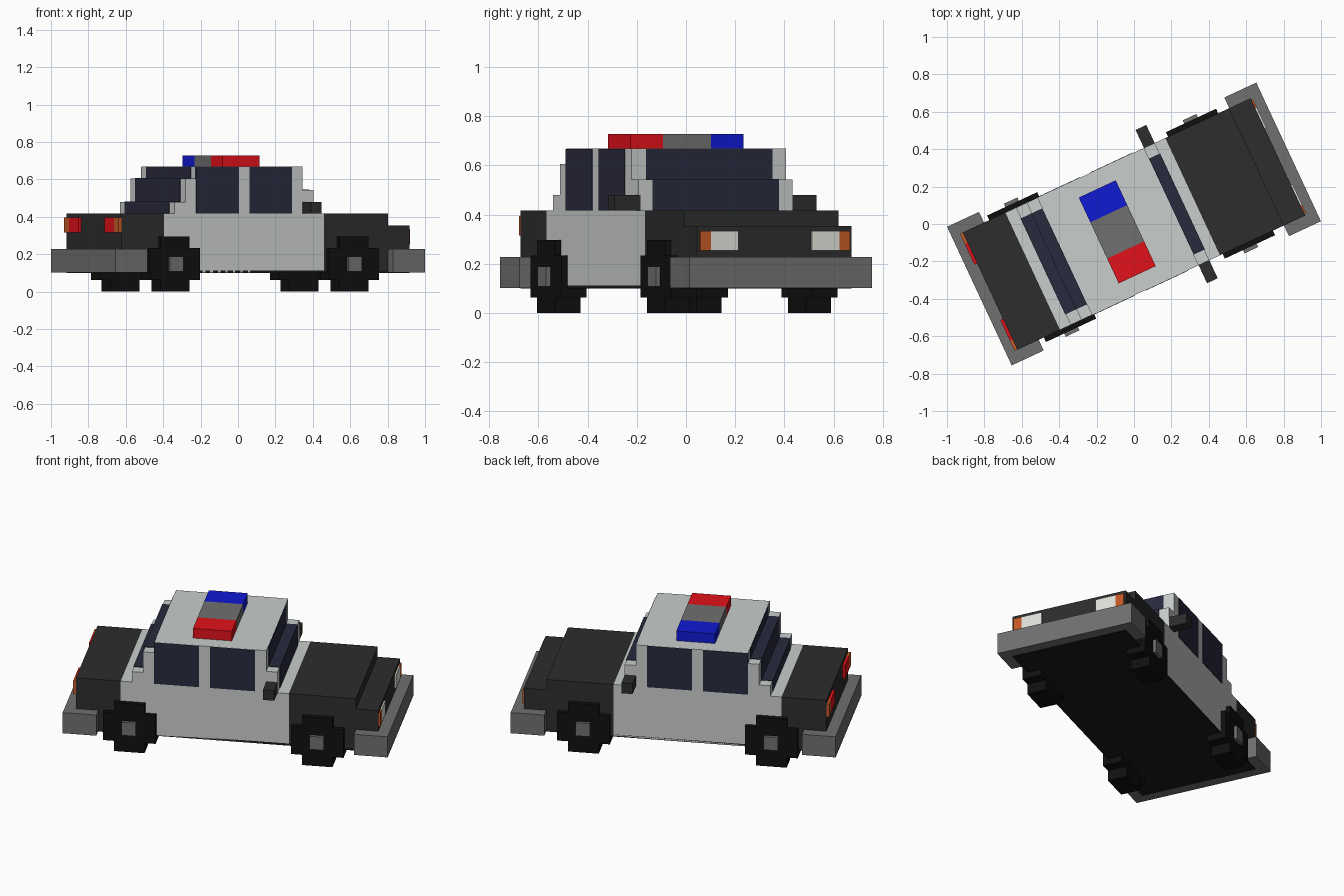
import bpy, bmesh
from math import radians
from mathutils import Matrix

if "Cube" in bpy.data.objects:
    bpy.data.objects.remove(bpy.data.objects["Cube"])

S = 0.0629                      # block size
Z0 = 0.102                      # underside of the body
TURN = Matrix.Rotation(radians(25), 4, 'Z')


def U(n):                       # blocks from the centre
    return n * S


def H(n):                       # blocks above the underside
    return Z0 + n * S


def mat(name, rgb):
    m = bpy.data.materials.new(name)
    m.diffuse_color = (*rgb, 1)
    m.use_nodes = True
    m.node_tree.nodes["Principled BSDF"].inputs["Base Color"].default_value = m.diffuse_color
    return m


WHITE = mat("white_paint", (0.58, 0.61, 0.60))
BLACK = mat("black_paint", (0.026, 0.026, 0.026))
RUBBER = mat("rubber", (0.005, 0.005, 0.005))
UNDER = mat("underside", (0.010, 0.010, 0.010))
GLASS = mat("glass", (0.022, 0.023, 0.048))
GREY = mat("grey_trim", (0.16, 0.16, 0.16))
RED = mat("red_lamp", (0.75, 0.006, 0.010))
BLUE = mat("blue_lamp", (0.005, 0.010, 0.65))
ORANGE = mat("orange_lamp", (0.55, 0.10, 0.02))
LAMP = mat("white_lamp", (0.75, 0.75, 0.70))


def extrude(name, profile, v0, v1, material):
    """Extrude a side profile of (length, height) points across the car."""
    bm = bmesh.new()
    face = bm.faces.new([bm.verts.new((u, v0, z)) for u, z in profile])
    ext = bmesh.ops.extrude_face_region(bm, geom=[face])
    verts = [g for g in ext["geom"] if isinstance(g, bmesh.types.BMVert)]
    bmesh.ops.translate(bm, verts=verts, vec=(0, v1 - v0, 0))
    bmesh.ops.recalc_face_normals(bm, faces=bm.faces)
    bm.transform(TURN)
    me = bpy.data.meshes.new(name)
    bm.to_mesh(me)
    bm.free()
    me.materials.append(material)
    ob = bpy.data.objects.new(name, me)
    bpy.context.collection.objects.link(ob)
    return ob


def box(name, u, v, z, material):
    return extrude(name, [(u[0], z[0]), (u[1], z[0]), (u[1], z[1]), (u[0], z[1])],
                   v[0], v[1], material)


W = U(5.5)                      # body half width
G = U(4.5)                      # glass half width
E = 0.003                       # glass stands proud by this much

# Body: trunk, doors with stepped cabin, hood, underside
box("trunk", (U(-13.5), U(-9.5)), (-W, W), (H(0), H(5)), BLACK)
extrude("cabin", [(U(-9.5), H(0)), (U(5.5), H(0)), (U(5.5), H(5)), (U(4.5), H(5)),
                  (U(4.5), H(7)), (U(3.5), H(7)), (U(3.5), H(9)), (U(-6.5), H(9)),
                  (U(-6.5), H(8)), (U(-7.5), H(8)), (U(-7.5), H(6)), (U(-8.5), H(6)),
                  (U(-8.5), H(5)), (U(-9.5), H(5))], -W, W, WHITE)
extrude("hood", [(U(5.5), H(0)), (U(13.5), H(0)), (U(13.5), H(4)), (U(11.5), H(4)),
                 (U(11.5), H(5)), (U(5.5), H(5))], -W, W, BLACK)
box("underside_plate", (U(-13.5), U(13.5)), (-W, W), (H(0) - E, H(0) + 0.01), UNDER)

# Bumpers
for name, a, b in (("rear_bumper", -14.5, -11.5), ("front_bumper", 11.5, 14.5)):
    inner = (U(-13.4), U(-11.5)) if a < 0 else (U(11.5), U(13.4))
    outer = (U(-14.5), U(-13.4)) if a < 0 else (U(13.4), U(14.5))
    box(name, outer, (-U(6.5), U(6.5)), (H(0), H(2)), GREY)
    for side, s in (("right", -1), ("left", 1)):
        box(f"{name}_{side}_end", inner, (s * U(5.4), s * U(6.5)), (H(0), H(2)), GREY)

# Stepped front and rear glass
box("windshield_lower", (U(3.4), U(4.5) + E), (-G, G), (H(5), H(7) + E), GLASS)
box("windshield_upper", (U(3.3), U(3.5) + E), (-G, G), (H(7), H(9) - 0.001), GLASS)
box("rear_glass_lower", (U(-8.5) - E, U(-7.4)), (-G, G), (H(5), H(6) + E), GLASS)
box("rear_glass_middle", (U(-7.5) - E, U(-6.4)), (-G, G), (H(6), H(8) + E), GLASS)
box("rear_glass_upper", (U(-6.5) - E, U(-6.3)), (-G, G), (H(8), H(9) - 0.001), GLASS)

# Plus-shaped wheel outline
R, r = 0.148, 0.086
PLUS = [(-r, -R), (r, -R), (r, -r), (R, -r), (R, r), (r, r),
        (r, R), (-r, R), (-r, r), (-R, r), (-R, -r), (-r, -r)]

for side, s in (("right", -1), ("left", 1)):
    # Side windows and mirror
    for name, a, b in (("rear", -6.5, -2.5), ("front", -1.5, 2.5)):
        box(f"{side}_{name}_window", (U(a), U(b)), (s * (W - 0.01), s * (W + E)),
            (H(5), H(9) - 0.001), GLASS)
    box(f"{side}_mirror", (U(3.5), U(4.5)), (s * (W - 0.01), s * 0.452),
        (H(5), H(6)), BLACK)

    # Wheels and hubs
    for name, c in (("rear", -0.545), ("front", 0.510)):
        extrude(f"{side}_{name}_wheel", [(c + x, R + z) for x, z in PLUS],
                s * 0.26, s * 0.373, RUBBER)
        box(f"{side}_{name}_hub", (c - 0.04, c + 0.04), (s * 0.36, s * 0.392),
            (R - 0.04, R + 0.04), GREY)

    # Headlights, tail lights and indicators
    box(f"{side}_headlight", (0.84, 0.858), (s * 0.165, s * 0.287), (0.253, 0.334), LAMP)
    box(f"{side}_front_indicator", (0.84, 0.858), (s * 0.287, s * 0.335),
        (0.253, 0.334), ORANGE)
    box(f"{side}_tail_light", (-0.865, -0.84), (s * 0.163, s * 0.285), (0.315, 0.395), RED)
    box(f"{side}_rear_indicator", (-0.865, -0.84), (s * 0.285, s * 0.345),
        (0.315, 0.395), ORANGE)

# Roof light bar
for name, v, m in (("red_beacon", (-0.253, -0.107), RED),
                   ("beacon_centre", (-0.107, 0.107), GREY),
                   ("blue_beacon", (0.107, 0.253), BLUE)):
    box(name, (-0.208, 0.010), v, (H(9), 0.727), m)
